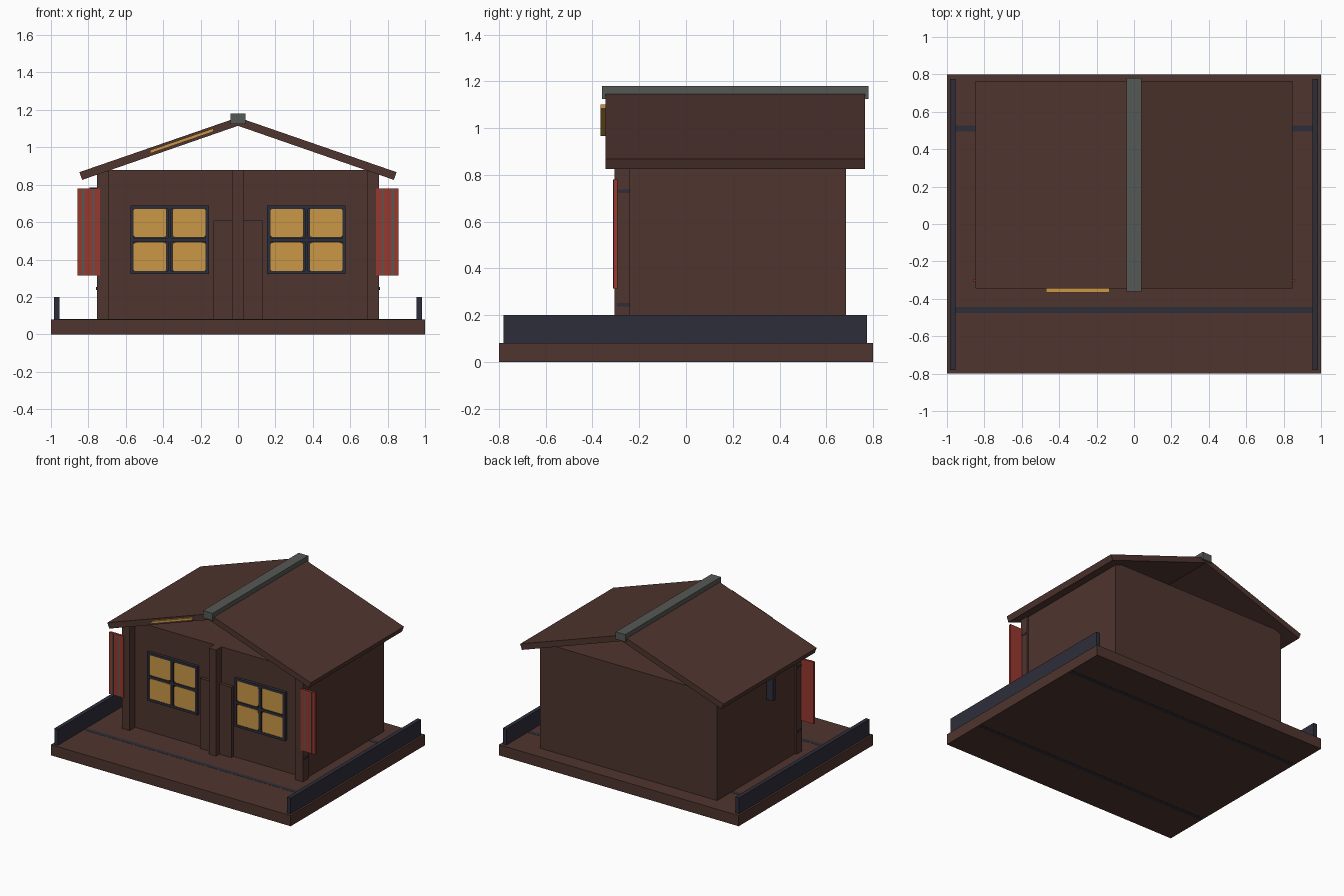
import bpy, bmesh
from math import sin, cos, pi

cube = bpy.data.objects.get("Cube")
if cube:
    bpy.data.objects.remove(cube, do_unlink=True)


def material(name, rgb):
    m = bpy.data.materials.new(name)
    m.use_nodes = True
    m.diffuse_color = (*rgb, 1)
    m.node_tree.nodes["Principled BSDF"].inputs["Base Color"].default_value = (*rgb, 1)
    return m


BROWN = material("brown_wood", (0.078, 0.035, 0.028))
NAVY = material("dark_slate", (0.027, 0.027, 0.042))
GREY = material("grey_ridge", (0.09, 0.1, 0.09))
RED = material("red_paint", (0.31, 0.04, 0.028))
GOLD = material("warm_gold", (0.59, 0.31, 0.06))


def prism(name, profile, y0, y1, mat):
    """Extrude an (x, z) outline from y0 to y1."""
    bm = bmesh.new()
    face = bm.faces.new([bm.verts.new((x, y0, z)) for x, z in profile])
    ext = bmesh.ops.extrude_face_region(bm, geom=[face])
    for v in ext["geom"]:
        if isinstance(v, bmesh.types.BMVert):
            v.co.y = y1
    bmesh.ops.recalc_face_normals(bm, faces=bm.faces)
    mesh = bpy.data.meshes.new(name)
    bm.to_mesh(mesh)
    bm.free()
    mesh.materials.append(mat)
    ob = bpy.data.objects.new(name, mesh)
    bpy.context.collection.objects.link(ob)
    return ob


def box(name, x, y, z, mat):
    (x0, x1), (z0, z1) = x, z
    return prism(name, [(x0, z0), (x1, z0), (x1, z1), (x0, z1)], y[0], y[1], mat)


def rounded(x0, x1, z0, z1, r, steps=4):
    corners = [(x1 - r, z1 - r), (x0 + r, z1 - r), (x0 + r, z0 + r), (x1 - r, z0 + r)]
    return [(cx + r * cos(a), cz + r * sin(a))
            for i, (cx, cz) in enumerate(corners)
            for a in [(i + k / steps) * pi / 2 for k in range(steps + 1)]]


# Base with inlaid strips
box("base", (-1, 1), (-0.8, 0.8), (0, 0.08), BROWN)
for name, y in (("front_strip", -0.46), ("back_strip", 0.51)):
    box(name, (-0.985, 0.985), (y - 0.016, y + 0.016), (-0.001, 0.081), NAVY)

# House body and door
box("house_body", (-0.74, 0.74), (-0.24, 0.685), (0.08, 0.88), BROWN)
box("centre_post", (-0.03, 0.03), (-0.305, -0.24), (0.08, 0.88), BROWN)
box("door", (-0.13, 0.13), (-0.265, -0.24), (0.08, 0.61), BROWN)

# Roof slabs: a sloping outline on each side
SLOPE = 0.345
for side, s in (("left", 1), ("right", -1)):
    roof = [(0, 1.115), (s * 0.833, 0.826), (s * 0.848, 0.867), (0, 1.16)]
    prism(side + "_roof", roof, -0.345, 0.765, BROWN)
    box(side + "_rail", (s * 0.955, s * 0.985), (-0.78, 0.775), (0.08, 0.2), NAVY)
    box(side + "_corner_post", (s * 0.69, s * 0.755), (-0.305, -0.24), (0.08, 0.87), BROWN)

    # Hinge plates on the post sides
    for i, z in enumerate((0.245, 0.73)):
        box(f"{side}_hinge_{i}", (s * 0.75, s * 0.758), (-0.295, -0.24),
            (z - 0.008, z + 0.008), NAVY)

    # Shutter with thin grey battens
    box(side + "_shutter", (s * 0.738, s * 0.858), (-0.31, -0.293), (0.315, 0.78), RED)
    for i, x in enumerate((0.772, 0.828)):
        box(f"{side}_shutter_batten_{i}", (s * (x - 0.006), s * (x + 0.006)),
            (-0.313, -0.31), (0.315, 0.78), GREY)

    # Window: backing, four rounded panes, frame bars
    cx, cz, hw, hh, t = s * 0.366, 0.505, 0.21, 0.183, 0.009
    box(side + "_window_backing", (cx - hw, cx + hw), (-0.25, -0.24),
        (cz - hh, cz + hh), NAVY)
    for k in (-1, 0, 1):
        x, z = cx + k * (hw - t), cz + k * (hh - t)
        box(f"{side}_window_upright_{k + 1}", (x - t, x + t), (-0.264, -0.25),
            (cz - hh, cz + hh), NAVY)
        box(f"{side}_window_crossbar_{k + 1}", (cx - hw, cx + hw), (-0.264, -0.25),
            (z - t, z + t), NAVY)
    for i in (-1, 1):
        for k in (-1, 1):
            px, pz = cx + i * hw / 2, cz + k * hh / 2
            prism(f"{side}_pane_{i + 1}{k + 1}",
                  rounded(px - 0.09, px + 0.09, pz - 0.079, pz + 0.079, 0.018),
                  -0.26, -0.25, GOLD)

# Ridge cap
box("ridge_cap", (-0.04, 0.04), (-0.36, 0.78), (1.125, 1.18), GREY)

# Gold trim bar along the front roof edge
trim = [(x, 1.138 + SLOPE * x + d) for x, d in
        ((-0.47, -0.009), (-0.13, -0.009), (-0.13, 0.009), (-0.47, 0.009))]
prism("roof_trim", trim, -0.365, -0.345, GOLD)

# Small bracket on the right wall
box("wall_bracket", (-0.795, -0.74), (0.07, 0.1), (0.62, 0.785), NAVY)
